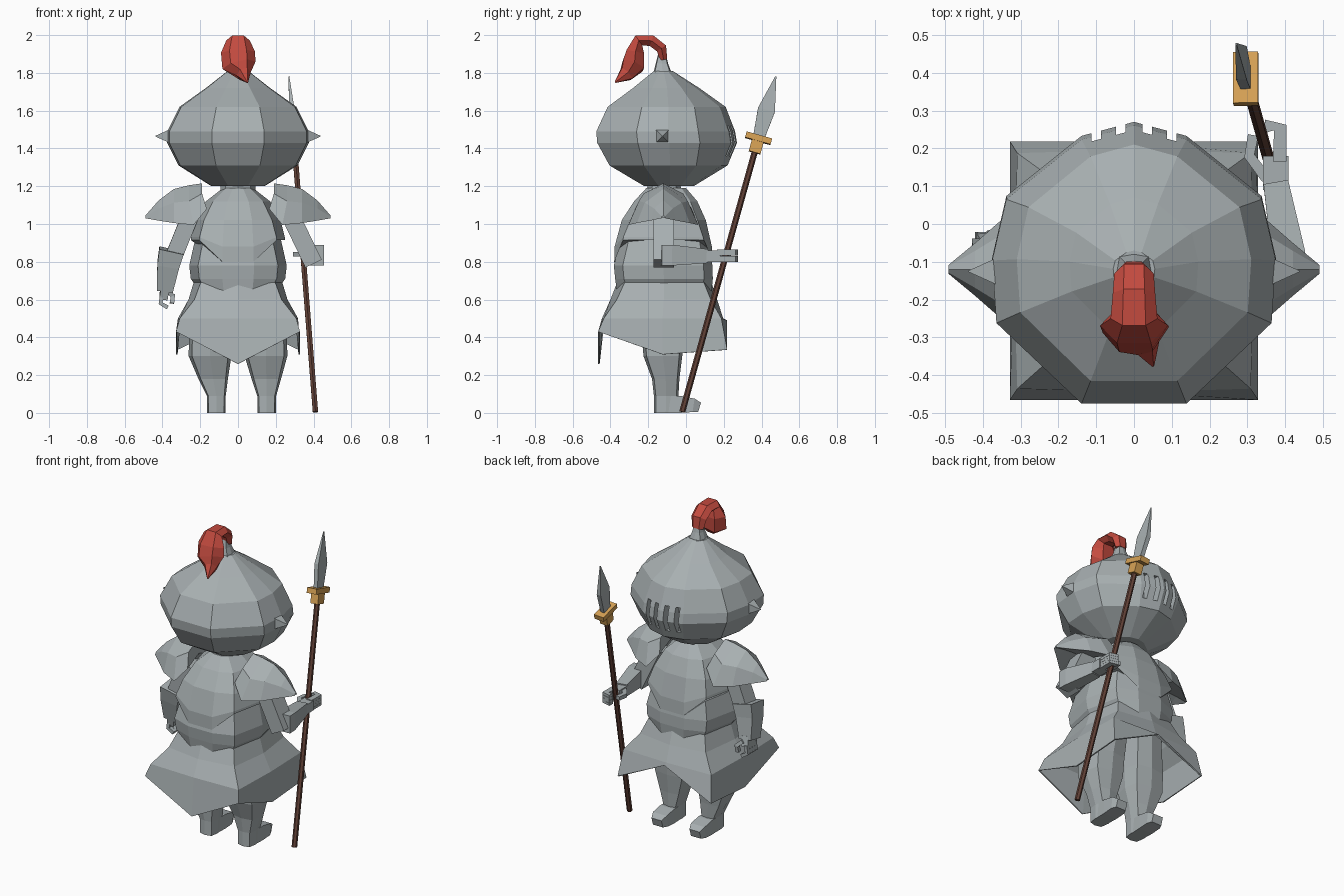
import bpy, bmesh, math
from mathutils import Vector as V


def mat(name, rgb):
    m = bpy.data.materials.new(name)
    m.diffuse_color = (*rgb, 1)
    return m


STEEL = mat("steel grey", (0.39, 0.43, 0.44))
RED = mat("plume red", (0.55, 0.07, 0.05))
WOOD = mat("dark wood", (0.12, 0.052, 0.037))
GOLD = mat("brass gold", (0.68, 0.36, 0.09))


def loft(name, rings, material, cap=True, thick=0.0):
    """Skin a stack of closed rings."""
    bm = bmesh.new()
    rows = [[bm.verts.new(p) for p in r] for r in rings]
    n = len(rows[0])
    for a, b in zip(rows, rows[1:]):
        for i in range(n):
            j = (i + 1) % n
            bm.faces.new((a[i], a[j], b[j], b[i]))
    if cap:
        bm.faces.new(rows[0])
        bm.faces.new(rows[-1])
    bmesh.ops.recalc_face_normals(bm, faces=bm.faces)
    me = bpy.data.meshes.new(name)
    bm.to_mesh(me)
    bm.free()
    me.materials.append(material)
    ob = bpy.data.objects.new(name, me)
    bpy.context.collection.objects.link(ob)
    if thick:
        s = ob.modifiers.new("thickness", 'SOLIDIFY')
        s.thickness = thick
    return ob


def ring(shape, z, rx, y0, y1, dz=None, cx=0):
    """Horizontal ring; dz(u, v) shifts the height around it."""
    c, h = (y0 + y1) / 2, (y1 - y0) / 2
    return [V((cx + u * rx, c + v * h, z + (dz(u, v) if dz else 0))) for u, v in shape]


def octo(k):
    """Eight points: k=.71 gives an octagon, k=1 a square with midpoints."""
    return [(1, 0), (k, k), (0, 1), (-k, k), (-1, 0), (-k, -k), (0, -1), (k, -k)]


def body(k, w=0.33):
    """Torso outline with a flat strip down the front and back."""
    return [(1, 0), (k, k), (w, 1), (-w, 1), (-k, k), (-1, 0), (-k, -k), (-w, -1), (w, -1), (k, -k)]


def tube(name, pts, sizes, material, n=4, ref=(1, 0, 0), phase=0.5):
    """Sweep along pts; sizes are half widths (along ref, across ref)."""
    pts = [V(p) for p in pts]
    f = 1 / math.cos(math.pi / n) if phase else 1
    rings = []
    for i, p in enumerate(pts):
        t = (pts[min(i + 1, len(pts) - 1)] - pts[max(i - 1, 0)]).normalized()
        r = V(ref)
        r = (r - t * r.dot(t)).normalized()
        s = t.cross(r)
        a, b = sizes[min(i, len(sizes) - 1)]
        angs = [2 * math.pi * (j + phase) / n for j in range(n)]
        rings.append([p + r * a * f * math.cos(g) + s * b * f * math.sin(g) for g in angs])
    return loft(name, rings, material)


# Helmet with visor slits
half = [(0.37, -1), (0.97, -0.42), (1, 0.03), (0.9, 0.47), (0.37, 0.9)]
HEAD = half + [(0, 1)] + [(-u, v) for u, v in reversed(half)]
head = loft("helmet", [ring(HEAD, *r) for r in (
    (1.2, 0.14, -0.22, 0.04), (1.31, 0.315, -0.405, 0.22), (1.43, 0.375, -0.47, 0.27),
    (1.49, 0.375, -0.475, 0.26), (1.62, 0.31, -0.415, 0.21), (1.72, 0.17, -0.28, 0.07),
    (1.81, 0.055, -0.17, -0.07))], STEEL)
for x in (-0.1, -0.035, 0.035, 0.1):
    c = tube("slit_cutter", [(x, 0.24, 1.36), (x, 0.24, 1.52)], [(0.013, 0.045)], STEEL)
    c.hide_render = True
    c.hide_viewport = True
    m = head.modifiers.new("slit", 'BOOLEAN')
    m.operation, m.solver, m.object = 'DIFFERENCE', 'EXACT', c

# Plume holder and plume
loft("plume_holder", [ring(octo(0.85), *r) for r in (
    (1.76, 0.055, -0.175, -0.07), (1.81, 0.045, -0.17, -0.08),
    (1.85, 0.03, -0.16, -0.095), (1.91, 0.02, -0.145, -0.11))], STEEL)
tube("plume",
     [(0, -0.118, 1.87), (0, -0.13, 1.93), (0, -0.182, 1.97), (0, -0.25, 1.972),
      (0, -0.268, 1.91), (0.005, -0.28, 1.84), (0.03, -0.315, 1.795), (0.05, -0.375, 1.75)],
     [(0.04, 0.022), (0.052, 0.033), (0.056, 0.034), (0.062, 0.036),
      (0.09, 0.055), (0.09, 0.068), (0.04, 0.045), (0.004, 0.004)], RED, n=6, phase=0)

# Neck, breastplate, belly plate
loft("neck", [ring(octo(0.71), 1.12, 0.1, -0.22, -0.02),
              ring(octo(0.71), 1.22, 0.09, -0.2, -0.03)], STEEL)
point = lambda u, v: -0.115 if abs(v) == 1 else 0
loft("breastplate", [
    ring(body(0.78), 1.19, 0.08, -0.21, 0.0), ring(body(0.78), 1.12, 0.17, -0.275, 0.06),
    ring(body(0.8), 1.02, 0.225, -0.34, 0.105),
    ring(body(0.82), 0.93, 0.248, -0.378, 0.137, lambda u, v: -0.05 if abs(v) == 1 else 0),
    ring(body(0.82), 0.915, 0.25, -0.38, 0.142, point)], STEEL)
lip = lambda u, v: -0.03 if abs(v) == 1 else 0.01
loft("belly_plate", [
    ring(body(0.8), 0.95, 0.22, -0.34, 0.11), ring(body(0.82), 0.78, 0.258, -0.382, 0.14),
    ring(body(0.82), 0.71, 0.25, -0.375, 0.142),
    ring(body(0.82), 0.67, 0.23, -0.365, 0.135, lip)], STEEL)


# Skirt: square at the hem, pointed at back and sides, arched between the legs
def hem(u, v):
    if abs(u) < 0.1:
        return 0.26 if v < 0 else 0.49
    return 0.43 if v < -0.5 else 0.335 if v > 0.5 else 0.31


loft("skirt", [
    ring(octo(0.84), 0.69, 0.235, -0.365, 0.135), ring(octo(0.88), 0.60, 0.262, -0.40, 0.165),
    ring(octo(0.97), 0.50, 0.318, -0.445, 0.197),
    ring(octo(1), 0, 0.328, -0.465, 0.218, hem)], STEEL, cap=False, thick=0.008)

for s, side, fx in ((-1, "left", -0.115), (1, "right", 0.152)):
    # Helmet spike
    tube(side + "_helmet_spike",
         [(s * 0.33, -0.125, 1.465), (s * 0.375, -0.125, 1.465), (s * 0.437, -0.125, 1.465)],
         [(0.05, 0.05), (0.03, 0.03), (0.002, 0.002)], STEEL, n=4, ref=(0, 0, 1))
    # Shoulder pad: arched shell narrowing to a point
    rings = []
    for x, xb, top, bot, d in ((0.19, 0.165, 1.215, 1.08, 0.15), (0.26, 0.235, 1.205, 0.995, 0.185),
                               (0.34, 0.34, 1.185, 1.005, 0.14), (0.42, 0.42, 1.125, 1.018, 0.07),
                               (0.49, 0.49, 1.045, 1.03, 0.012)):
        mid = top * 0.6 + bot * 0.4
        rings.append([V((s * xx, -0.12 + y, z)) for xx, y, z in (
            (xb, -d, bot), (x, -d * 0.7, mid), (x, 0, top), (x, d * 0.7, mid),
            (xb, d, bot), (x, 0, bot + (top - bot) * 0.25))])
    loft(side + "_shoulder_pad", rings, STEEL)
    # Leg and foot
    loft(side + "_leg", [ring(octo(0.84), z, w, a, b, None, cx) for z, w, a, b, cx in (
        (0.0, 0.048, -0.17, -0.045, fx), (0.09, 0.05, -0.17, -0.04, fx),
        (0.18, 0.078, -0.18, -0.035, (fx + s * 0.148) / 2), (0.30, 0.113, -0.225, -0.02, s * 0.148),
        (0.42, 0.115, -0.235, -0.01, s * 0.145), (0.66, 0.10, -0.25, 0.02, s * 0.12))], STEEL)
    tube(side + "_foot",
         [(fx, -0.12, 0.045), (fx, -0.03, 0.045), (fx, 0.04, 0.04), (fx, 0.072, 0.03)],
         [(0.045, 0.045), (0.048, 0.045), (0.048, 0.036), (0.035, 0.025)], STEEL)

# Hanging left arm with curled fingers
tube("left_upper_arm", [(-0.25, -0.12, 1.05), (-0.355, -0.115, 0.79)], [(0.045, 0.052)], STEEL)
tube("left_bracer", [(-0.352, -0.12, 0.86), (-0.37, -0.11, 0.78), (-0.387, -0.085, 0.65)],
     [(0.066, 0.065), (0.058, 0.058), (0.042, 0.048)], STEEL)
tube("left_palm", [(-0.385, -0.085, 0.67), (-0.395, -0.07, 0.61)], [(0.022, 0.048)], STEEL)
for i in range(4):
    y = -0.108 + i * 0.025
    tube("left_finger", [(-0.402, y, 0.63), (-0.41, y, 0.58), (-0.372, y, 0.558)],
         [(0.012, 0.011)], STEEL, ref=(0, 1, 0))
tube("left_thumb", [(-0.38, -0.03, 0.65), (-0.345, -0.02, 0.62), (-0.35, -0.025, 0.58)],
     [(0.012, 0.012)], STEEL, ref=(0, 1, 0))

# Right arm bent forward, gripping the spear
tube("right_upper_arm", [(0.275, -0.118, 1.05), (0.4, -0.118, 0.79)], [(0.048, 0.055)], STEEL)
tube("right_bracer", [(0.41, -0.13, 0.835), (0.408, -0.08, 0.835), (0.375, 0.11, 0.83)],
     [(0.045, 0.055), (0.045, 0.055), (0.033, 0.037)], STEEL)
tube("right_palm", [(0.375, 0.09, 0.83), (0.375, 0.18, 0.83)], [(0.034, 0.03)], STEEL)
for i in range(4):
    z = 0.806 + i * 0.017
    tube("right_finger", [(0.385, 0.165, z), (0.387, 0.255, z), (0.345, 0.258, z)],
         [(0.008, 0.018)], STEEL, ref=(0, 0, 1))
tube("right_thumb", [(0.35, 0.12, 0.84), (0.305, 0.18, 0.84), (0.315, 0.235, 0.84)],
     [(0.012, 0.014)], STEEL, ref=(0, 0, 1))

# Spear: shaft, guard and blade along one line
A, B = V((0.41, -0.02, 0.005)), V((0.296, 0.383, 1.45))
D = (B - A).normalized()
tube("spear_shaft", [A, B], [(0.014, 0.014)], WOOD, n=6)
tube("spear_collar", [B - D * 0.075, B], [(0.026, 0.032)], GOLD)
tube("spear_guard", [B - D * 0.012, B + D * 0.02], [(0.033, 0.07)], GOLD)
tube("spear_blade", [B, B + D * 0.16, B + D * 0.345],
     [(0.013, 0.03), (0.014, 0.046), (0.002, 0.003)], STEEL)
